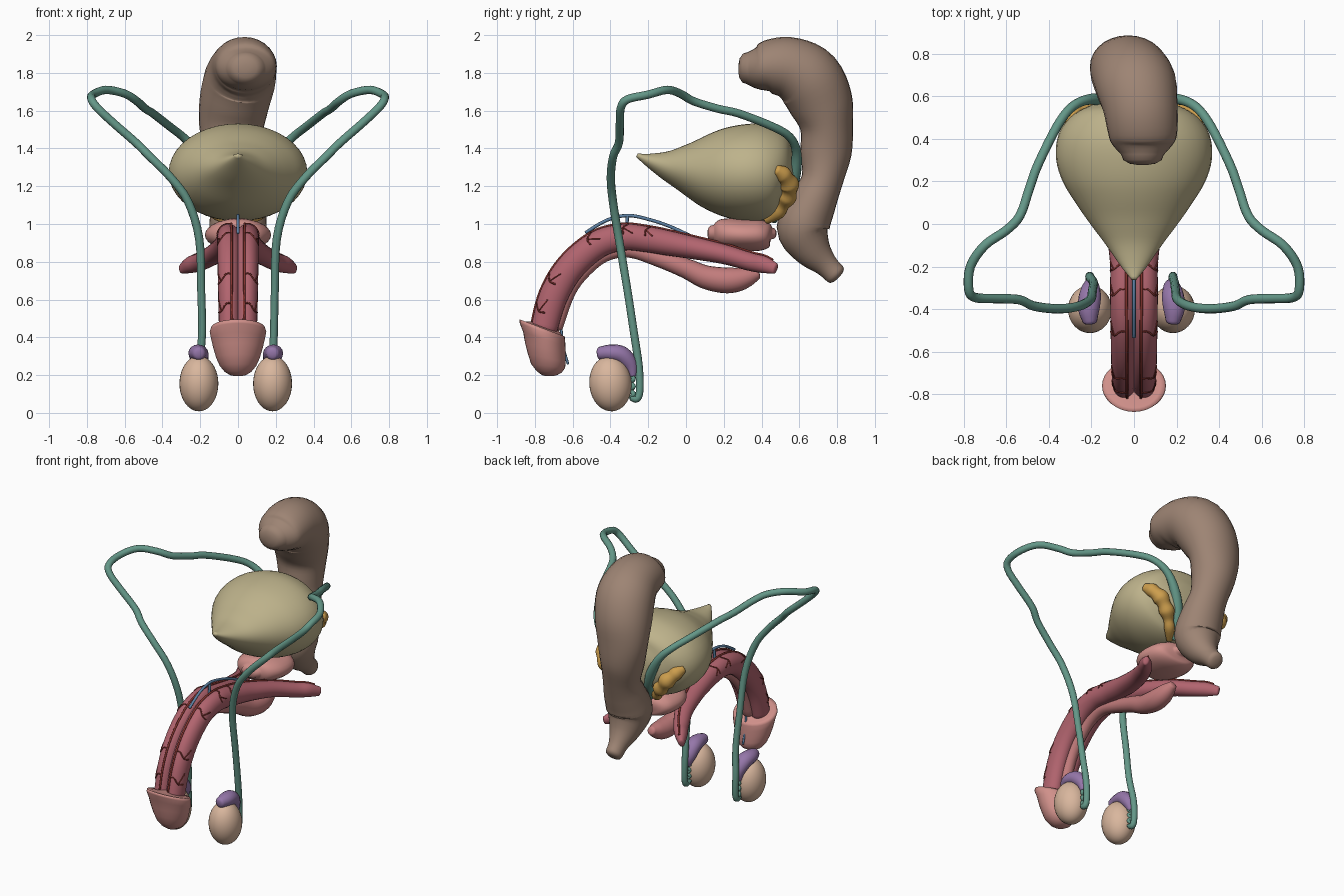
import bpy, bmesh, math
from mathutils import Vector

X = Vector((1, 0, 0))


def mat(name, r, g, b):
    m = bpy.data.materials.new(name)
    m.diffuse_color = [(c / 255) ** 2.2 for c in (r, g, b)] + [1]
    return m


BROWN = mat("brown", 156, 131, 115)
OLIVE = mat("olive", 188, 177, 138)
PINK = mat("pink", 207, 143, 137)
ROSE = mat("rose", 194, 124, 124)
RED = mat("red", 176, 100, 110)
TAN = mat("tan", 216, 181, 156)
PURPLE = mat("purple", 148, 118, 168)
TEAL = mat("teal", 100, 150, 135)
GOLD = mat("gold", 203, 156, 78)
DARK = mat("dark_red", 130, 55, 50)
BLUE = mat("blue", 94, 129, 163)


def spline(pts, n):
    """Catmull-Rom through points of any dimension."""
    out = []
    for i in range(len(pts) - 1):
        a, b, c, d = (pts[min(max(k, 0), len(pts) - 1)] for k in (i - 1, i, i + 1, i + 2))
        for s in range(n):
            t = s / n
            out.append([0.5 * (2 * q + (r - p) * t + (2 * p - 5 * q + 4 * r - w) * t * t
                               + (3 * q - p - 3 * r + w) * t ** 3)
                        for p, q, r, w in zip(a, b, c, d)])
    return out + [list(pts[-1])]


def make(name, bm, m):
    bmesh.ops.recalc_face_normals(bm, faces=bm.faces)
    me = bpy.data.meshes.new(name)
    for f in bm.faces:
        f.smooth = True
    bm.to_mesh(me)
    bm.free()
    me.materials.append(m)
    ob = bpy.data.objects.new(name, me)
    bpy.context.collection.objects.link(ob)
    return ob


def tube(name, pts, m, r=None, n=4, seg=16, side=1, rounded=True, upright=False):
    """Loft along points (x, y, z, radius_u[, radius_v]); side=-1 mirrors it."""
    pts = [tuple(p) + ((r,) if r else ()) for p in pts]
    pts = [p if len(p) == 5 else p + (p[3],) for p in pts]
    path = spline(pts, n)
    pos = [Vector((p[0] * side, p[1], p[2])) for p in path]
    rings, u = [], X
    for i, p in enumerate(path):
        t = (pos[min(i + 1, len(pos) - 1)] - pos[max(i - 1, 0)]).normalized()
        if upright:
            u = X
        u = u - t * u.dot(t)
        if u.length < 1e-3:
            u = t.orthogonal()
        u = u.normalized()
        v = t.cross(u)
        row = [(pos[i], u, v, max(p[3], .002), max(p[4], .002))]
        if rounded and i in (0, len(path) - 1):
            s = 1 if i else -1
            ext = [(pos[i] + t * s * p[3] * d, u, v, p[3] * k, p[4] * k)
                   for d, k in ((.25, .9), (.42, .6), (.48, .2))]
            row = row + ext if i else ext[::-1] + row
        rings += row
    bm = bmesh.new()
    loops = [[bm.verts.new(c + a * ru * math.cos(k * math.tau / seg) + b * rv * math.sin(k * math.tau / seg))
              for k in range(seg)] for c, a, b, ru, rv in rings]
    for A, B in zip(loops, loops[1:]):
        for k in range(seg):
            j = (k + 1) % seg
            bm.faces.new((A[k], A[j], B[j], B[k]))
    bm.faces.new(loops[0])
    bm.faces.new(loops[-1])
    return make(name, bm, m)


def ellipsoid(name, loc, size, m, tilt=0):
    bm = bmesh.new()
    bmesh.ops.create_uvsphere(bm, u_segments=32, v_segments=20, radius=1)
    ob = make(name, bm, m)
    ob.location, ob.scale, ob.rotation_euler = loc, size, (tilt, 0, 0)
    return ob


# Rectum
tube("rectum", [(.04, .325, 1.825, .1, .085), (.04, .385, 1.825, .15, .115), (.04, .45, 1.835, .165, .145),
                (.03, .55, 1.825, .175, .165), (.01, .65, 1.765, .19, .18), (-.02, .715, 1.64, .185, .17),
                (-.035, .745, 1.51, .17, .14), (-.03, .74, 1.37, .145, .135),
                (-.01, .72, 1.23, .125, .11), (0, .67, 1.11, .14, .125), (0, .62, .98, .15, .14),
                (0, .665, .87, .11, .105), (0, .74, .785, .065, .065),
                (0, .79, .735, .055, .058)], BROWN, seg=28, upright=True)

# Bladder: elliptical sections along y
tube("bladder", [(0, y, (hi + lo) / 2, w, (hi - lo) / 2) for y, w, lo, hi in (
    (-.26, .012, 1.355, 1.374), (-.2, .06, 1.305, 1.374), (-.1, .13, 1.23, 1.39),
    (0, .205, 1.16, 1.428), (.1, .275, 1.09, 1.475), (.2, .335, 1.042, 1.51),
    (.3, .365, 1.018, 1.527), (.4, .36, 1.018, 1.53), (.48, .32, 1.045, 1.505),
    (.54, .24, 1.1, 1.44), (.575, .14, 1.17, 1.37), (.585, .01, 1.26, 1.28))],
    OLIVE, seg=40, rounded=False, upright=True)

# Prostate: full, slightly boxy
tube("prostate", [(0, .147, .95, .07, .045), (0, .175, .95, .125, .073), (0, .235, .947, .163, .083),
                  (0, .31, .942, .175, .085), (0, .39, .942, .16, .083), (0, .435, .95, .12, .065),
                  (0, .455, .95, .05, .03)], PINK, seg=28, upright=True)

# Bulb and spongy body under the shaft
tube("spongy_body", [(0, .375, .735, .03), (0, .33, .72, .05), (0, .27, .705, .064), (0, .2, .702, .068),
                     (0, .1, .72, .062), (0, 0, .765, .053), (0, -.15, .82, .045),
                     (0, -.3, .862, .04), (0, -.43, .84, .04), (0, -.54, .755, .04),
                     (0, -.625, .64, .04), (0, -.69, .46, .04)], ROSE, seg=20)

# Shaft bodies with spreading roots, arteries and branches
SHAFT = [(.295, .47, .765, .02, .03), (.25, .41, .785, .04, .045), (.2, .34, .80, .048, .048),
         (.125, .2, .84, .058, .052), (.072, .03, .875, .068, .06), (.055, -.1, .9, .066, .066),
         (.05, -.2, .918, .062, .068), (.05, -.33, .93, .062, .07), (.048, -.47, .89, .062, .073),
         (.048, -.61, .77, .06, .075), (.047, -.7, .62, .058, .075), (.045, -.75, .45, .056, .07)]
line = spline(SHAFT, 6)


def on_shaft(i, deg, lift=.001):
    """Point on the shaft surface at sample i; 0 = outer side, 90 = top."""
    p, a, b = line[i], line[max(i - 1, 0)], line[min(i + 1, len(line) - 1)]
    n = Vector((0, b[2] - a[2], a[1] - b[1])).normalized()
    d = math.radians(deg)
    return tuple(Vector(p[:3]) + X * (p[3] + lift) * math.cos(d) + n * (p[4] + lift) * math.sin(d))


for side, tag in ((1, "right"), (-1, "left")):
    tube("shaft_body_" + tag, SHAFT, RED, seg=24, side=side, upright=True, n=6)
    tube("shaft_artery_" + tag, [on_shaft(i, 103, .003) for i in range(3, len(line), 2)],
         DARK, r=.007, n=2, seg=6, side=side)
    for i in (36, 41, 48, 57, 62):
        tube("artery_branch_" + tag, [on_shaft(i, 103), on_shaft(i, 75), on_shaft(i + 1, 45),
                                      on_shaft(i + 1, 15)], DARK, r=.0045, n=3, seg=6, side=side)
        tube("artery_twig_" + tag, [on_shaft(i + 1, 45), on_shaft(i, 30), on_shaft(i - 1, 18)],
             DARK, r=.004, n=2, seg=6, side=side)

# Glans: bell shape with a tilted flared rim
bm = bmesh.new()
rows = []
for y, z, rx, ry, slope in ((-.735, .46, .06, .06, .38), (-.757, .445, .125, .105, .38),
                            (-.762, .45, .143, .12, .38), (-.76, .43, .15, .12, .37),
                            (-.75, .39, .142, .112, .34), (-.745, .34, .13, .107, .28),
                            (-.737, .29, .115, .1, .22), (-.73, .248, .096, .09, .12),
                            (-.724, .217, .07, .066, .05), (-.722, .2, .042, .04, 0),
                            (-.722, .194, .015, .015, 0)):
    rows.append([bm.verts.new((rx * math.cos(k * math.tau / 32), y + ry * math.sin(k * math.tau / 32),
                               z - slope * ry * math.sin(k * math.tau / 32))) for k in range(32)])
for A, B in zip(rows, rows[1:]):
    for k in range(32):
        bm.faces.new((A[k], A[k - 1], B[k - 1], B[k]))
bm.faces.new(rows[0])
bm.faces.new(rows[-1])
make("glans", bm, PINK)

# Dorsal vein and lower vein
tube("dorsal_vein", [(0, .08, .91), (0, -.08, .985), (0, -.2, 1.025), (0, -.31, 1.045),
                     (0, -.42, 1.02), (0, -.53, .955)], BLUE, r=.009, seg=8)
tube("vein_link", [(0, -.31, 1.045), (0, -.315, .97)], BLUE, r=.009, seg=8)
tube("lower_vein", [(0, -.66, .44), (0, -.65, .35), (0, -.625, .26)], BLUE, r=.007, seg=8)

# Paired glands and ducts
for side, tag, cx in ((1, "right", .183), (-1, "left", .207)):
    ellipsoid("testis_" + tag, (side * cx, -.4, .155), (.103, .112, .147), TAN, .08)
    tube("epididymis_" + tag, [(cx, -.455, .315, .035), (cx + .005, -.4, .318, .05, .044),
                               (cx, -.34, .305, .052, .048), (cx - .005, -.295, .255, .04),
                               (cx, -.28, .2, .02)], PURPLE, side=side, upright=True)
    tube("duct_coil_" + tag, [(cx + (.01 if k % 2 else -.01), -.285 + (.008 if k % 2 else -.008),
                               .2 - k * .02) for k in range(7)], TEAL, r=.012, seg=8, side=side)
    tube("sperm_duct_" + tag, [
        (cx, -.285, .08, .018), (cx, -.26, .075, .02), (cx, -.245, .12, .02), (cx, -.25, .25, .021),
        (.19, -.275, .42, .021), (.195, -.31, .65, .021), (.205, -.355, .92, .022),
        (.265, -.387, 1.12, .022), (.36, -.398, 1.25, .022), (.47, -.385, 1.36, .022),
        (.54, -.355, 1.43, .022), (.66, -.35, 1.535, .022), (.745, -.345, 1.615, .022),
        (.775, -.31, 1.66, .022), (.768, -.2, 1.685, .022), (.7, -.1, 1.71, .022),
        (.6, -.03, 1.69, .022), (.535, .04, 1.65, .022), (.49, .17, 1.61, .022),
        (.45, .28, 1.585, .022), (.36, .46, 1.515, .022), (.29, .55, 1.46, .022),
        (.21, .585, 1.38, .025), (.14, .575, 1.26, .032), (.09, .535, 1.14, .032),
        (.05, .46, 1.02, .022)], TEAL, seg=12, side=side)
    # Lumpy seminal vesicle
    tube("seminal_vesicle_" + tag, [
        (.07, .43, 1.02, .02), (.12, .49, 1.06, .034), (.15, .515, 1.1, .032), (.18, .535, 1.14, .05),
        (.21, .545, 1.175, .042), (.235, .545, 1.21, .054), (.265, .53, 1.24, .042),
        (.285, .51, 1.265, .044), (.31, .48, 1.285, .028)], GOLD, side=side)
